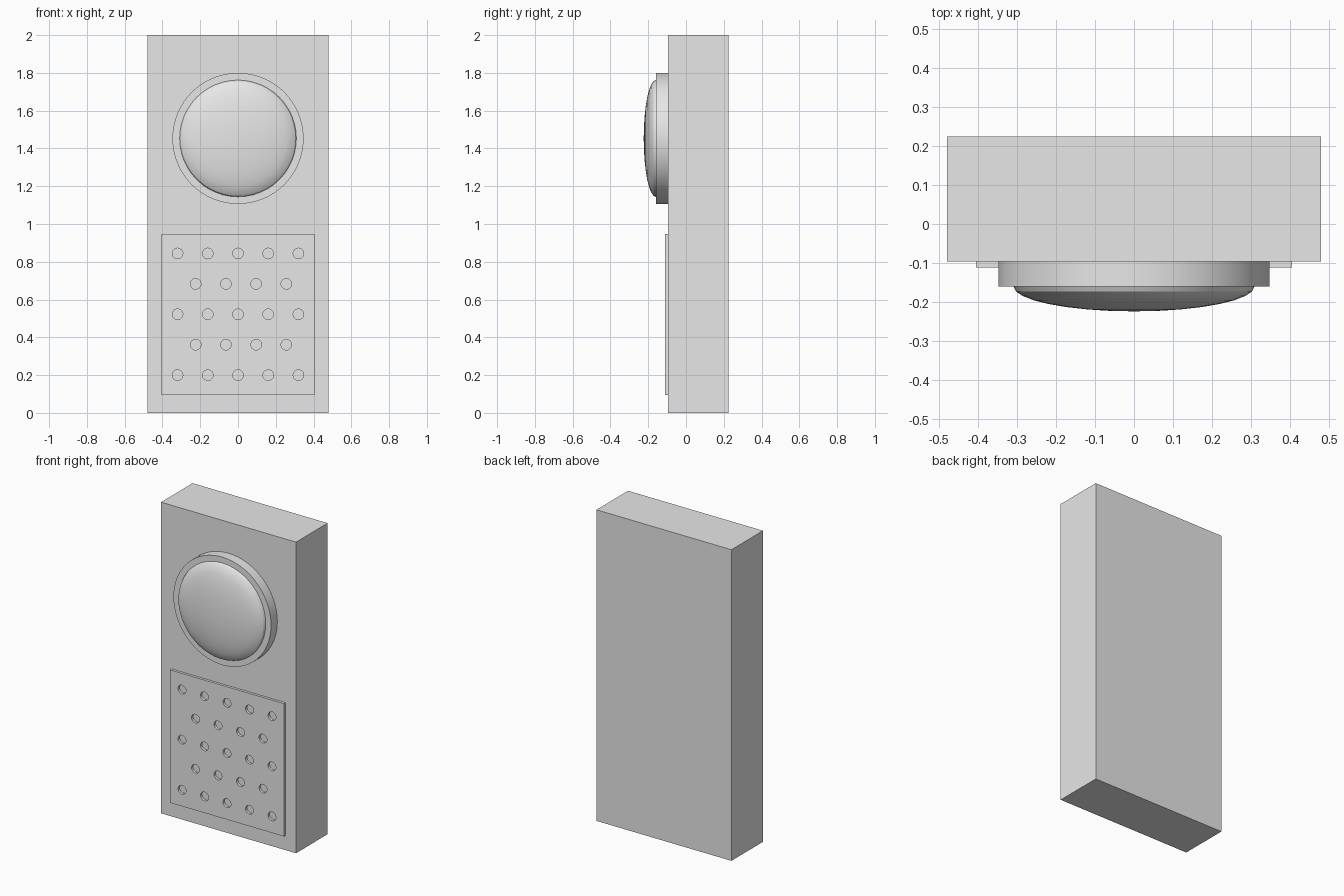
import bpy, bmesh
from math import radians
from mathutils import Matrix

default = bpy.data.objects.get("Cube")
if default:
    bpy.data.objects.remove(default, do_unlink=True)

grey = bpy.data.materials.new("light grey")
grey.use_nodes = True
grey.diffuse_color = (0.8, 0.8, 0.8, 1)
grey.node_tree.nodes["Principled BSDF"].inputs["Base Color"].default_value = (0.8, 0.8, 0.8, 1)

FACE_Y = -0.096                       # front face of the case
TO_FRONT = Matrix.Rotation(radians(90), 4, "X")   # turns +z towards -y


def finish(name, bm, smooth=False):
    mesh = bpy.data.meshes.new(name)
    bm.to_mesh(mesh)
    bm.free()
    mesh.materials.append(grey)
    obj = bpy.data.objects.new(name, mesh)
    bpy.context.collection.objects.link(obj)
    bpy.ops.object.select_all(action="DESELECT")
    obj.select_set(True)
    bpy.context.view_layer.objects.active = obj
    if smooth:
        bpy.ops.object.shade_smooth_by_angle(angle=radians(30))
    return obj


def box(name, x, y, z):
    bm = bmesh.new()
    size = [b - a for a, b in (x, y, z)]
    centre = [(a + b) / 2 for a, b in (x, y, z)]
    bmesh.ops.create_cube(bm, size=1, matrix=Matrix.Translation(centre) @ Matrix.Diagonal((*size, 1)))
    return finish(name, bm)


def add_disc(bm, x, z, radius, y0, y1, sides):
    place = Matrix.Translation((x, (y0 + y1) / 2, z)) @ TO_FRONT
    bmesh.ops.create_cone(bm, cap_ends=True, segments=sides, radius1=radius,
                          radius2=radius, depth=y1 - y0, matrix=place)


# Case
box("case", (-0.48, 0.48), (FACE_Y, 0.224), (0, 2))

# Round bezel
LENS_Z, RIM_Y = 1.453, -0.16
bm = bmesh.new()
add_disc(bm, 0, LENS_Z, 0.347, RIM_Y, FACE_Y, 64)
finish("lens_bezel", bm, smooth=True)

# Flattened dome: front half of a squashed sphere
bm = bmesh.new()
bmesh.ops.create_uvsphere(bm, u_segments=48, v_segments=16, radius=1)
bmesh.ops.delete(bm, geom=[v for v in bm.verts if v.co.z < -0.01], context="VERTS")
bm.transform(Matrix.Translation((0, RIM_Y, LENS_Z)) @ TO_FRONT @ Matrix.Diagonal((0.309, 0.309, 0.064, 1)))
finish("lens_dome", bm, smooth=True)

# Grille plate with staggered round holes
grille = box("grille_plate", (-0.405, 0.405), (-0.112, FACE_Y), (0.094, 0.948))
bm = bmesh.new()
for row in range(5):
    count, start = (4, -0.224) if row % 2 else (5, -0.32)
    for col in range(count):
        add_disc(bm, start + 0.16 * col, 0.2 + 0.161 * row, 0.028, -0.15, -0.05, 24)
cutter = finish("hole_cutter", bm)
cutter.hide_render = True

cut = grille.modifiers.new("holes", "BOOLEAN")
cut.operation = "DIFFERENCE"
cut.solver = "EXACT"
cut.object = cutter
bpy.context.view_layer.objects.active = grille
bpy.ops.object.modifier_apply(modifier=cut.name)
bpy.data.objects.remove(cutter, do_unlink=True)
